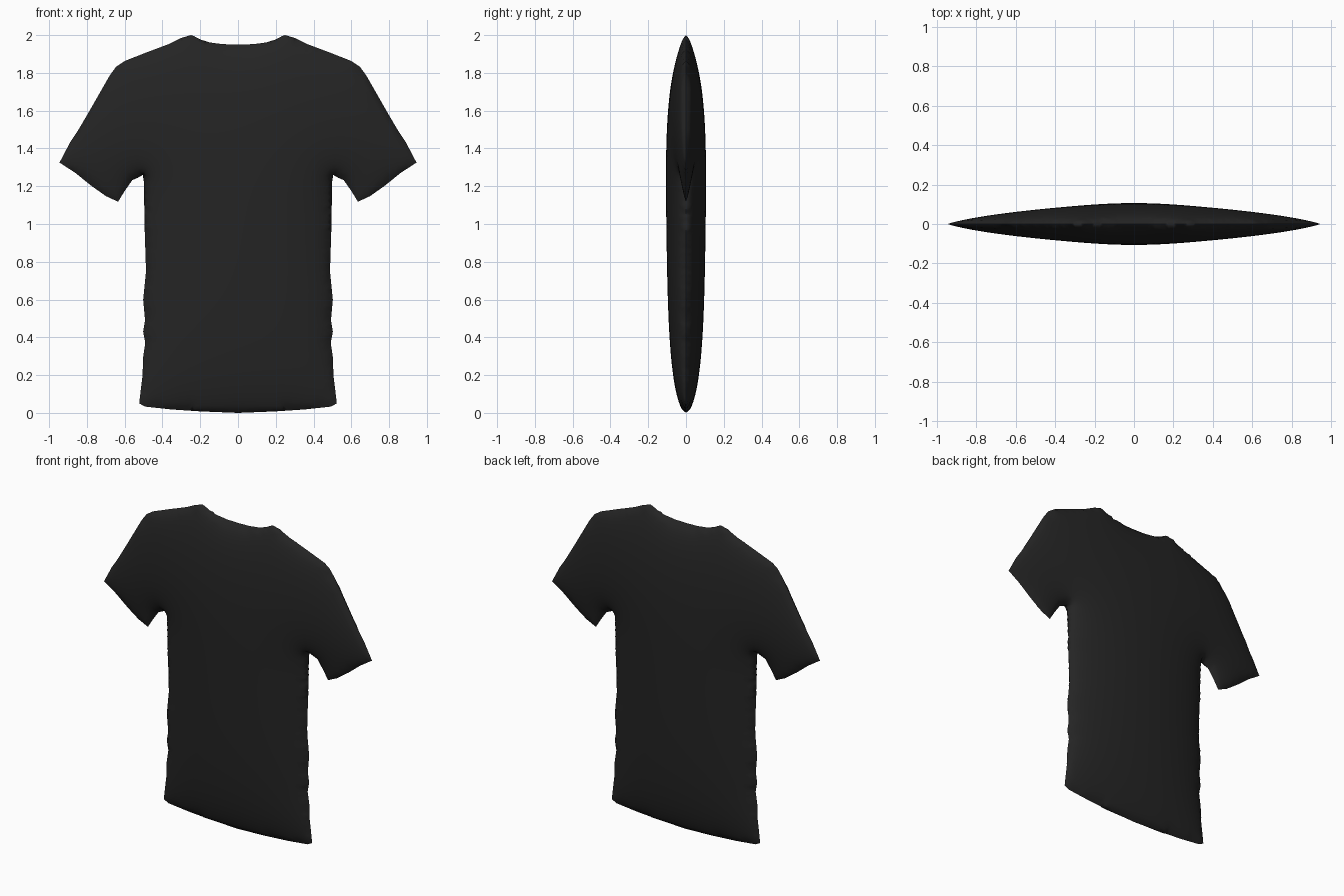
import bpy, bmesh, math
from mathutils import Vector
from mathutils.geometry import delaunay_2d_cdt

if "Cube" in bpy.data.objects:
    bpy.data.objects.remove(bpy.data.objects["Cube"])

STEP = 0.022      # mesh spacing
DEPTH = 0.106     # greatest half thickness

# Right half of the shirt outline (x, z), neck centre to hem centre
HALF = [(0, 1.95), (.08, 1.952), (.15, 1.961), (.2, 1.977), (.235, 1.996), (.25, 2.0),
        (.30, 1.985), (.36, 1.955), (.48, 1.91), (.6, 1.863), (.645, 1.833),
        (.68, 1.785), (.74, 1.68), (.8, 1.575), (.85, 1.49), (.89, 1.43), (.945, 1.325),
        (.86, 1.27), (.78, 1.205), (.70, 1.148), (.635, 1.118),
        (.60, 1.175), (.56, 1.232), (.53, 1.245), (.504, 1.26), (.498, 1.22),
        (.495, 1.0), (.487, .75), (.502, .6), (.492, .49), (.502, .43), (.491, .37),
        (.503, .29), (.505, .2), (.515, .12), (.523, .05), (.49, .033),
        (.35, .018), (.2, .008), (0, 0)]


def resample(points):
    """Split every outline segment into pieces near STEP long."""
    out = []
    for a, b in zip(points, points[1:]):
        a, b = Vector(a), Vector(b)
        n = max(1, round((b - a).length / STEP))
        out += [a.lerp(b, i / n) for i in range(n)]
    return out + [Vector(points[-1])]


right = resample(HALF)
outline = right + [Vector((-p.x, p.y)) for p in reversed(right[1:-1])]
N = len(outline)


def inside(x, z):
    hit = False
    for i in range(N):
        a, b = outline[i - 1], outline[i]
        if (a.y > z) != (b.y > z) and x < a.x + (z - a.y) / (b.y - a.y) * (b.x - a.x):
            hit = not hit
    return hit


# Triangular grid of inner points
inner = []
row = STEP * math.sqrt(3) / 2
for j in range(1, int(2 / row) + 1):
    z = j * row
    for i in range(-45, 46):
        x = (i + 0.5 * (j % 2)) * STEP
        if abs(x) < 0.95 and inside(x, z):
            if min((p.x - x) ** 2 + (p.y - z) ** 2 for p in outline) > (0.6 * STEP) ** 2:
                inner.append(Vector((x, z)))

edges = [(i, (i + 1) % N) for i in range(N)]
pts, _, tris, _, _, _ = delaunay_2d_cdt(outline + inner, edges, [], 1, 1e-6)

# Inflate: solve a membrane pinned along the outline
nb = [set() for _ in pts]
count = {}
for t in tris:
    for k in range(3):
        a, b = t[k], t[(k + 1) % 3]
        nb[a].add(b)
        nb[b].add(a)
        key = (min(a, b), max(a, b))
        count[key] = count.get(key, 0) + 1
rim = {v for e, c in count.items() if c == 1 for v in e}
free = []
for v in range(len(pts)):
    if v not in rim and nb[v]:
        load = sum((pts[v] - pts[k]).length_squared for k in nb[v]) / len(nb[v]) / 4
        free.append((v, tuple(nb[v]), load))
u = [0.0] * len(pts)
for _ in range(200):
    for v, near, load in free:
        target = sum([u[k] for k in near]) / len(near) + load
        u[v] += 1.88 * (target - u[v])
top = max(u)
half_depth = [DEPTH * (max(h, 0) / top) ** 0.55 for h in u]

# Shirt: front and back shells joined along the rim
bm = bmesh.new()
front = [bm.verts.new((p.x, -h, p.y)) for p, h in zip(pts, half_depth)]
back = [front[i] if i in rim else bm.verts.new((p.x, half_depth[i], p.y))
        for i, p in enumerate(pts)]
for t in tris:
    bm.faces.new([front[i] for i in t])
    if not all(i in rim for i in t):
        bm.faces.new([back[i] for i in reversed(t)])
bmesh.ops.delete(bm, geom=[v for v in bm.verts if not v.link_faces], context='VERTS')
bmesh.ops.recalc_face_normals(bm, faces=bm.faces)
mesh = bpy.data.meshes.new("shirt")
bm.to_mesh(mesh)
bm.free()

shirt = bpy.data.objects.new("shirt", mesh)
bpy.context.collection.objects.link(shirt)
black = bpy.data.materials.new("black fabric")
black.diffuse_color = (0.018, 0.018, 0.018, 1)
black.use_nodes = True
black.node_tree.nodes["Principled BSDF"].inputs["Base Color"].default_value = black.diffuse_color
mesh.materials.append(black)

bpy.context.view_layer.objects.active = shirt
shirt.select_set(True)
bpy.ops.object.shade_smooth_by_angle(angle=math.radians(60))
